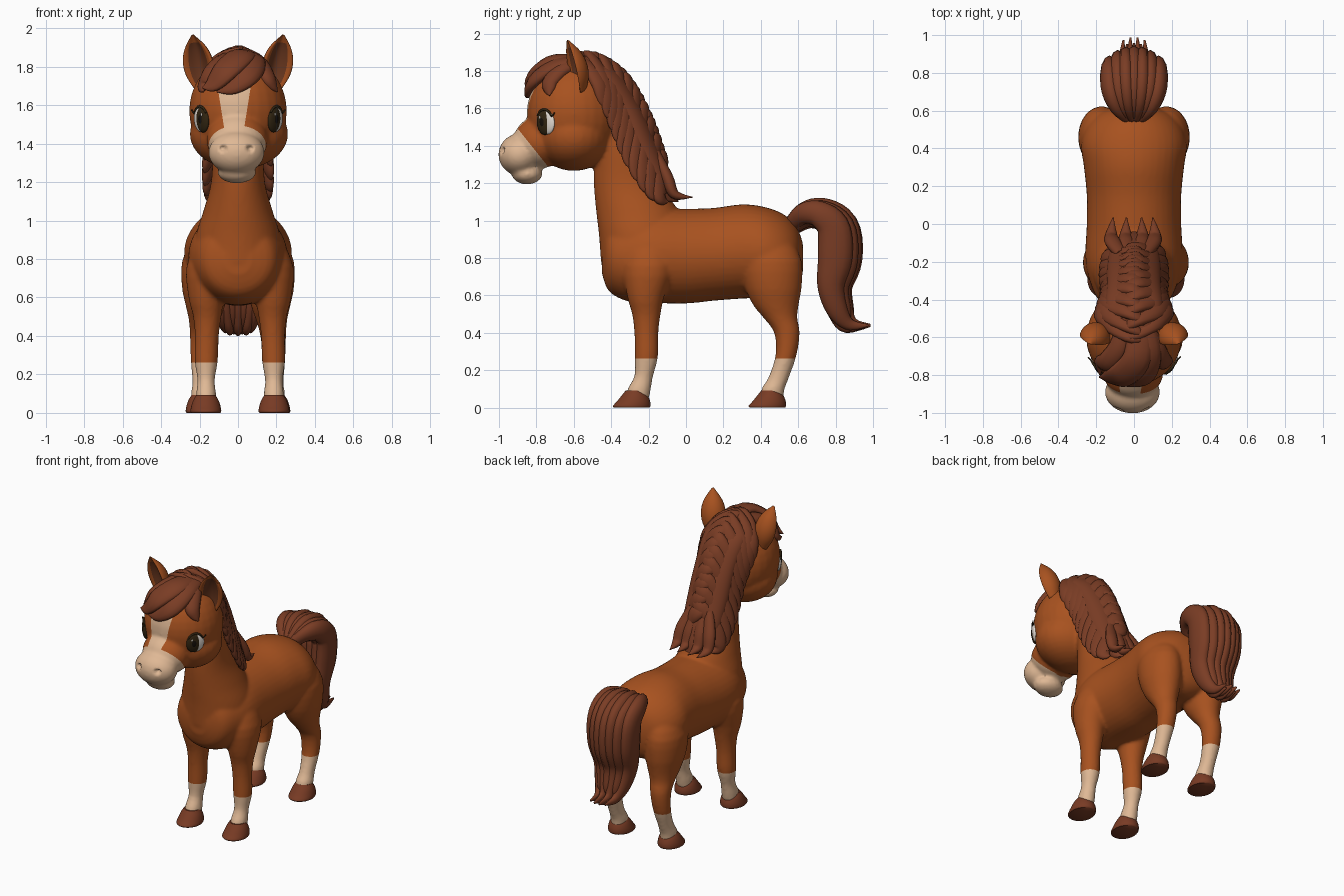
import bpy, bmesh, math
from mathutils import Vector, Matrix

cube = bpy.data.objects.get("Cube")
if cube:
    bpy.data.objects.remove(cube, do_unlink=True)


def material(name, *rgb):
    m = bpy.data.materials.new(name)
    m.use_nodes = True
    m.diffuse_color = (*rgb, 1)
    bsdf = next(n for n in m.node_tree.nodes if n.type == 'BSDF_PRINCIPLED')
    bsdf.inputs["Base Color"].default_value = (*rgb, 1)
    bsdf.inputs["Roughness"].default_value = 0.7
    return m


CHESTNUT = material("chestnut", .39, .084, .014)
CREAM = material("cream", .74, .48, .30)
HAIR = material("hair_brown", .195, .046, .018)
HOOF = material("hoof_brown", .19, .044, .018)
INNER = material("inner_ear", .15, .04, .014)
DARK = material("eye_dark", .032, .019, .006)
BLACK = material("pupil_black", .008, .005, .003)
WHITE = material("eye_white", .78, .72, .66)


def spline(pts, n):
    """Smooth curve of n + 1 samples through tuples of any length."""
    out, last = [], len(pts) - 1
    for i in range(n + 1):
        f = i / n * last
        k = min(int(f), last - 1)
        u = f - k
        a, b, c, d = (pts[min(max(k + j, 0), last)] for j in (-1, 0, 1, 2))
        out.append(tuple(q + .5 * u * (r - p + u * (2 * p - 5 * q + 4 * r - s + u * (3 * (q - r) + s - p)))
                         for p, q, r, s in zip(a, b, c, d)))
    return out


def skin(bm, rings):
    """Join rings of points into a closed tube."""
    loops = [[bm.verts.new(p) for p in ring] for ring in rings]
    n = len(loops[0])
    for a, b in zip(loops, loops[1:]):
        for j in range(n):
            bm.faces.new((a[j], a[(j + 1) % n], b[(j + 1) % n], b[j]))
    bm.faces.new(loops[0][::-1])
    bm.faces.new(loops[-1])


def circle(c, u, v, n=40):
    return [c + u * math.cos(math.tau * j / n) + v * math.sin(math.tau * j / n) for j in range(n)]


def loft(bm, pts, along, n=24):
    """Points are x, y, z and two radii; sections lie across the given axis."""
    v = Vector((0, 1, 0)) if along == 'z' else Vector((0, 0, 1))
    skin(bm, [circle(Vector(p[:3]), Vector((p[3], 0, 0)), v * p[4]) for p in spline(pts, n)])


def sweep(bm, pts, ref, n=20):
    """Tube along x, y, z with width and thickness; ref gives the outward direction."""
    pts = spline(pts, n)
    rings = []
    for i, p in enumerate(pts):
        c = Vector(p[:3])
        t = (Vector(pts[min(i + 1, n)][:3]) - Vector(pts[max(i - 1, 0)][:3])).normalized()
        side = t.cross(Vector(ref(c))).normalized()
        rings.append(circle(c, side * max(p[3], .004), side.cross(t) * max(p[4], .004), 12))
    skin(bm, rings)


def lock(bm, path, w, t, ref):
    """Tapered lock of hair."""
    last = len(path) - 1
    shape = [max(.07, (1 - (i / last) ** 3) ** .7) * (.7 + .3 * math.sin(math.pi * i / last)) for i in range(last + 1)]
    sweep(bm, [(*p, w * s, t * s) for p, s in zip(path, shape)], ref)


def ball(bm, c, r, rot=Matrix()):
    m = Matrix.Translation(c) @ rot @ Matrix.Diagonal((*r, 1))
    bmesh.ops.create_uvsphere(bm, u_segments=28, v_segments=18, radius=1, matrix=m)


def finish(name, bm, *mats, sharp=60):
    bmesh.ops.recalc_face_normals(bm, faces=bm.faces)
    me = bpy.data.meshes.new(name)
    bm.to_mesh(me)
    bm.free()
    for m in mats:
        me.materials.append(m)
    me.polygons.foreach_set("use_smooth", [True] * len(me.polygons))
    me.set_sharp_from_angle(angle=math.radians(sharp))
    ob = bpy.data.objects.new(name, me)
    bpy.context.collection.objects.link(ob)
    return ob


# Torso, neck and legs
bm = bmesh.new()
loft(bm, [(0, y, z, a, b) for y, z, a, b in (
    (-.45, .8, .07, .08), (-.41, .8, .18, .18), (-.3, .8, .235, .235), (-.18, .81, .258, .25),
    (0, .81, .25, .253), (.15, .82, .25, .248), (.3, .835, .265, .252), (.42, .83, .28, .243),
    (.52, .81, .25, .225), (.59, .8, .18, .17), (.625, .8, .07, .08))], 'y', 40)
loft(bm, [(0, y, z, a, b) for y, z, a, b in (
    (-.43, 1.68, .11, .11), (-.36, 1.4, .13, .135), (-.315, 1.2, .14, .178),
    (-.26, 1.05, .18, .22), (-.23, .92, .22, .235), (-.22, .78, .23, .235))], 'z')
for s in (-1, 1):
    loft(bm, [(s * x + .01, y, z, a, b) for x, y, z, a, b in (
        (.15, -.2, .92, .06, .08), (.17, -.2, .76, .108, .135), (.174, -.215, .6, .093, .1),
        (.17, -.212, .5, .073, .076), (.172, -.212, .4, .062, .064), (.175, -.212, .27, .06, .062),
        (.176, -.226, .17, .045, .05), (.176, -.25, .1, .052, .062), (.176, -.26, .04, .05, .06))], 'z')
    loft(bm, [(s * x, y, z, a, b) for x, y, z, a, b in (
        (.15, .44, .93, .07, .1), (.17, .455, .8, .118, .16), (.17, .465, .66, .122, .155),
        (.17, .48, .55, .1, .122), (.175, .505, .48, .08, .09), (.183, .54, .4, .067, .068),
        (.188, .535, .28, .058, .056), (.19, .495, .16, .047, .055), (.19, .465, .1, .054, .062),
        (.19, .46, .04, .05, .06))], 'z')

# Skull, jaw, muzzle and chin
HEAD = Vector((0, -.6, 1.57))
ball(bm, HEAD, (.254, .252, .283))
ball(bm, (.005, -.6, 1.45), (.256, .208, .184))
ball(bm, (-.004, -.78, 1.42), (.16, .145, .14))
ball(bm, (-.008, -.89, 1.353), (.146, .113, .112))
ball(bm, (-.006, -.85, 1.25), (.1, .082, .056))
coat = finish("coat", bm, CHESTNUT)
mod = coat.modifiers.new("blend", 'REMESH')
mod.mode, mod.voxel_size = 'VOXEL', .0115
mod = coat.modifiers.new("soften", 'SMOOTH')
mod.factor, mod.iterations = .5, 6
bpy.context.view_layer.update()
me = bpy.data.meshes.new_from_object(coat.evaluated_get(bpy.context.evaluated_depsgraph_get()))
bpy.data.objects.remove(coat, do_unlink=True)
bm = bmesh.new()
bm.from_mesh(me)

# Nostril dents
for v in bm.verts:
    d = math.hypot((abs(v.co.x + .008) - .07) / .022, (v.co.z - 1.375) / .017)
    if v.co.y < -.9 and d < 1:
        v.co.y += .03 * (1 - d * d)

# Cream socks, muzzle and blaze, cut along planes
SOCK, BLAZE_X, SLANT = .262, -.02, Vector((0, 1, .8))
MUZZLE = Vector((0, -.767, 1.326))
for co, no in (((0, 0, SOCK), (0, 0, 1)), (MUZZLE, SLANT),
               ((BLAZE_X + .055, 0, 1.5), (1, 0, -.16)), ((BLAZE_X - .055, 0, 1.5), (-1, 0, -.16))):
    bmesh.ops.bisect_plane(bm, geom=bm.verts[:] + bm.edges[:] + bm.faces[:], plane_co=co, plane_no=no)
for f in bm.faces:
    c = f.calc_center_median()
    muzzle = c.z > 1.15 and (c - MUZZLE).dot(SLANT) < 0 and c.y < -.74
    blaze = c.z > 1.4 and c.y < -.7 and abs(c.x - BLAZE_X) < .055 + .16 * (c.z - 1.5)
    f.material_index = int(c.z < SOCK or muzzle or blaze)
coat = finish("coat", bm, CHESTNUT, CREAM, sharp=75)
bpy.context.view_layer.update()

for s, side in ((-1, "right"), (1, "left")):
    # Hooves, sloping up from the toe
    for end, x, dy in (("front", s * .177 + .01, 0), ("hind", s * .192, .725)):
        bm = bmesh.new()
        loft(bm, [(x, y + dy, z, a, b) for y, z, a, b in (
            (-.29, 0, .076, .094), (-.29, .01, .08, .1), (-.28, .035, .076, .088),
            (-.274, .065, .066, .07), (-.272, .092, .05, .05))], 'z', 16)
        finish(f"{side}_{end}_hoof", bm, HOOF, sharp=50)

    # Ears, hollow at the front
    bm = bmesh.new()
    base, tip = Vector((s * .185, -.575, 1.69)), Vector((s * .236, -.635, 1.965))
    axis = (tip - base).normalized()
    wide = axis.cross(Vector((s * .3, -1, -.2))).normalized()
    front = wide.cross(axis)
    rings = []
    for t, w in spline([(0, .045), (.25, .075), (.5, .08), (.75, .058), (1, .006)], 18):
        ring = []
        for j in range(28):
            a = math.tau * j / 28
            dent = math.sin(a)
            d = .25 * dent - .7 * dent ** 4 if dent > 0 else .95 * dent
            ring.append(base.lerp(tip, t) + wide * w * math.cos(a) + front * w * d)
        rings.append(ring)
    skin(bm, rings)
    for i, f in enumerate(bm.faces):
        row, j = divmod(i, 28)
        f.material_index = int(2 <= row <= 14 and 4 <= j <= 9)
    finish(f"{side}_ear", bm, CHESTNUT, INNER, sharp=80)

    # Eyes: white at the back corner, iris, pupil, glint and upper lashes
    spot = coat.closest_point_on_mesh(Vector((s * .19 + .004, -.752, 1.525)))[1]
    n = Vector((s * 3, -2.4, -.3)).normalized()
    across = Vector((0, 0, 1)).cross(n).normalized()
    rot = Matrix((across, n.cross(across), n)).transposed().to_4x4()
    place = Matrix.Translation(spot) @ rot
    for part, mat, x, y, z, r in (("white", WHITE, .01, 0, -.004, (.05, .064, .017)),
                                  ("iris", DARK, -.008, 0, -.003, (.049, .067, .02)),
                                  ("pupil", BLACK, -.01, .002, .001, (.028, .042, .0175)),
                                  ("glint", WHITE, -.024, .028, .014, (.005, .008, .003))):
        bm = bmesh.new()
        ball(bm, place @ Vector((s * x, y, z)), r, rot)
        finish(f"{side}_eye_{part}", bm, mat)
    bm = bmesh.new()
    arc = [(s * .056 * math.cos(a), .07 * math.sin(a), .003) for a in (2.6, 2.1, 1.5, .9, .5)]
    arc.append((s * .07, .052, .004))
    lock(bm, [place @ Vector(p) for p in arc], .007, .007, lambda p: n)
    finish(f"{side}_lashes", bm, DARK)

# Mane: a core covered with overlapping locks that cross the crest
bm = bmesh.new()
loft(bm, [(0, y, z, a, b) for y, z, a, b in (
    (-.52, 1.86, .08, .06), (-.45, 1.78, .15, .11), (-.33, 1.6, .145, .1),
    (-.245, 1.4, .145, .1), (-.155, 1.2, .13, .09), (-.1, 1.1, .08, .06))], 'z')
crest = spline([(0, -.6, 1.855), (0, -.48, 1.865), (0, -.35, 1.795), (0, -.262, 1.68), (0, -.185, 1.52),
                (0, -.13, 1.36), (0, -.065, 1.19), (0, -.02, 1.12)], 100)
edge = spline([(.14, -.55, 1.79), (.185, -.49, 1.72), (.18, -.44, 1.62), (.16, -.39, 1.5),
               (.155, -.345, 1.38), (.16, -.275, 1.25), (.15, -.19, 1.14), (.11, -.1, 1.1)], 100)


def on_mane(t, across, s, swell=1):
    k = max(0, min(int(t * 100), 100))
    p = Vector(crest[k]).lerp(Vector(edge[k]), across)
    return Vector((p.x * s * swell, p.y, p.z))


for i in range(20):
    s = i % 2 * 2 - 1
    t = i * .038
    path = [on_mane(t - .06, .3, -s), on_mane(t, .02, s), on_mane(t + .07, .4, s, 1.5),
            on_mane(t + .16, .75, s, 1.2), on_mane(t + .23, .97, s, 1.05), on_mane(t + .29, .95, s, 1.1)]
    lock(bm, path, .06, .034, lambda p: (p.x * 5, .6, .3))
for x in (-.11, -.04, .04, .1):
    lock(bm, [(x * .6, -.16, 1.36), (x, -.1, 1.23), (x * 1.1, -.06, 1.14), (x, .035, 1.125)], .045, .034,
         lambda p: (0, 1, .6))
finish("mane", bm, HAIR, sharp=80)

# Forelock swept across the brow
bm = bmesh.new()
for w, path in (
        (.085, ((.03, -.5, 1.85), (.02, -.7, 1.855), (-.06, -.8, 1.785), (-.13, -.81, 1.71), (-.185, -.81, 1.69))),
        (.075, ((.05, -.5, 1.85), (.08, -.68, 1.835), (.05, -.8, 1.76), (-.03, -.835, 1.695), (-.11, -.83, 1.67))),
        (.06, ((-.04, -.5, 1.85), (-.08, -.65, 1.83), (-.14, -.73, 1.77), (-.18, -.74, 1.7), (-.18, -.8, 1.67))),
        (.055, ((.04, -.5, 1.85), (.11, -.64, 1.82), (.15, -.72, 1.75), (.18, -.73, 1.7), (.205, -.73, 1.67)))):
    lock(bm, path, w, .038, lambda p: p - HEAD)
finish("forelock", bm, HAIR, sharp=80)

# Tail: a fan of long locks
bm = bmesh.new()
tail = ((.57, .98, .25, .05), (.65, 1.035, .75, .072), (.74, 1.035, 1, .088), (.82, .96, 1.05, .11),
        (.827, .8, 1, .115), (.8, .65, .85, .09), (.83, .52, .68, .07), (.89, .445, .52, .04), (.988, .44, .45, .008))
for k in range(7):
    u = (k - 3) / 3
    sweep(bm, [(.125 * u * g, y - .03 * u * u * g - .03 * (k % 2) * (i > 6), z - .008 * (k % 2),
                r * (1 - .2 * u * u), .048 * min(1, 12 * r))
               for i, (y, z, g, r) in enumerate(tail)], lambda p: (1, 0, 0), 36)
finish("tail", bm, HAIR, sharp=80)
